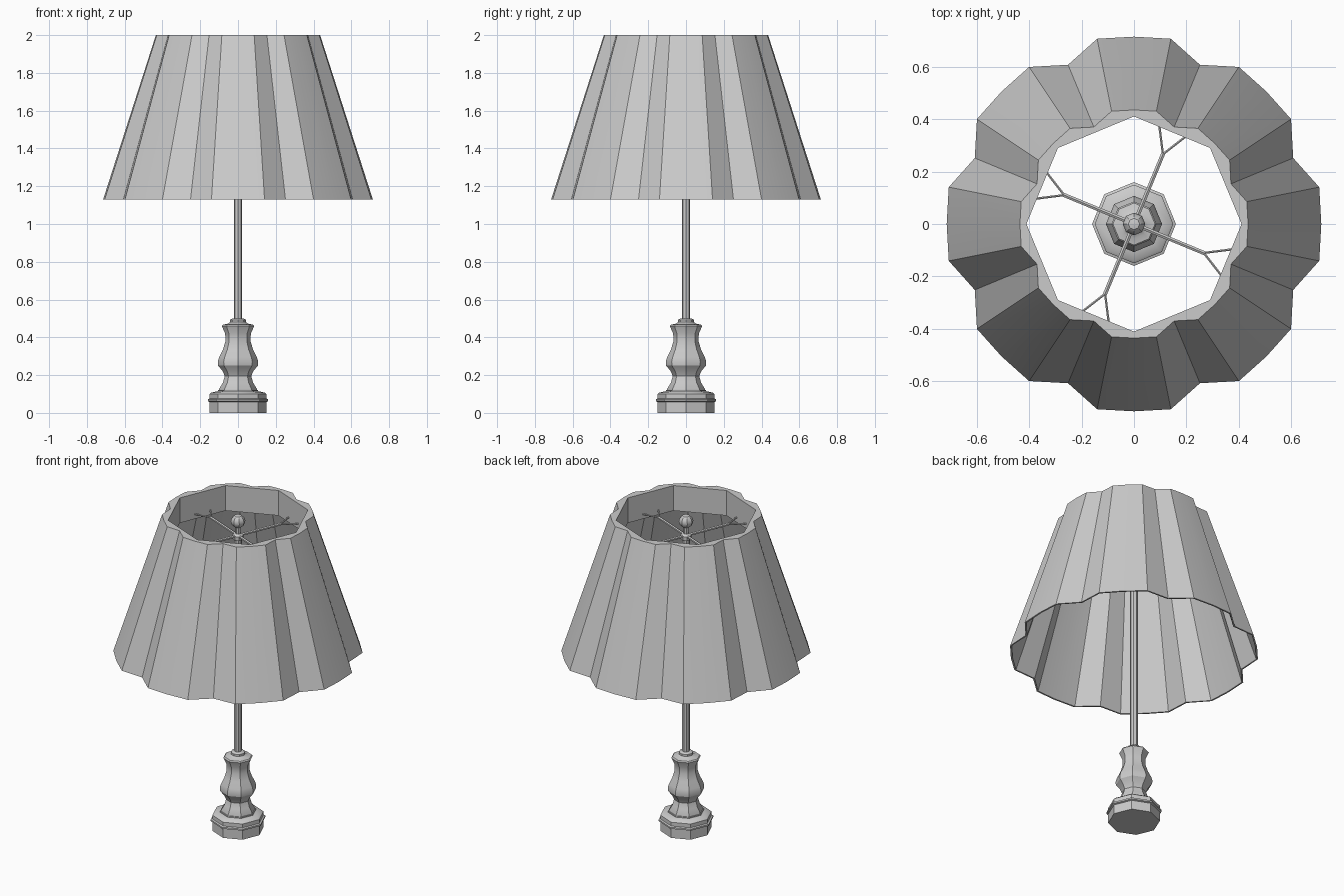
import bpy, bmesh
from math import sin, cos, pi, radians
from mathutils import Vector

if "Cube" in bpy.data.objects:
    bpy.data.objects.remove(bpy.data.objects["Cube"])


def finish(bm, name, smooth=True):
    bmesh.ops.recalc_face_normals(bm, faces=bm.faces)
    mesh = bpy.data.meshes.new(name)
    bm.to_mesh(mesh)
    bm.free()
    ob = bpy.data.objects.new(name, mesh)
    bpy.context.collection.objects.link(ob)
    if smooth:
        bpy.ops.object.select_all(action='DESELECT')
        bpy.context.view_layer.objects.active = ob
        ob.select_set(True)
        bpy.ops.object.shade_smooth_by_angle(angle=radians(30))
    return ob


def bridge(bm, loops, closed=False):
    n = len(loops[0])
    pairs = list(zip(loops, loops[1:])) + ([(loops[-1], loops[0])] if closed else [])
    for a, b in pairs:
        for i in range(n):
            j = (i + 1) % n
            bm.faces.new((a[i], a[j], b[j], b[i]))


def lathe(name, profile, sides=8):
    bm = bmesh.new()
    loops = [[bm.verts.new((r * cos(2 * pi * i / sides), r * sin(2 * pi * i / sides), z))
              for i in range(sides)] for r, z in profile]
    bridge(bm, loops)
    bm.faces.new(loops[0])
    bm.faces.new(loops[-1])
    return finish(bm, name)


def rod(bm, a, b, r):
    a, b = Vector(a), Vector(b)
    d = b - a
    m = d.to_track_quat('Z', 'Y').to_matrix().to_4x4()
    m.translation = (a + b) / 2
    bmesh.ops.create_cone(bm, cap_ends=True, segments=6, radius1=r, radius2=r,
                          depth=d.length, matrix=m)


# Octagonal foot and turned body
lathe("foot", [(.15, 0), (.15, .058), (.16, .062), (.16, .072), (.15, .076),
               (.15, .1), (.14, .108), (.105, .115), (.105, .122)])
lathe("body", [(.1, .12), (.1, .127), (.08, .16), (.07, .195), (.082, .222), (.105, .25),
               (.107, .27), (.1, .295), (.08, .335), (.066, .38), (.068, .42),
               (.086, .46), (.08, .467), (.055, .472), (.042, .48), (.042, .493), (.03, .5)])

# Pole and finial
lathe("pole", [(.022, .49), (.022, 1.85)])
lathe("finial_stem", [(.032, 1.85), (.032, 1.875), (.016, 1.885), (.016, 1.93)])
lathe("finial", [(.004, 1.92)] + [(.043 * sin(pi * k / 6), 1.962 - .04 * cos(pi * k / 6))
                                  for k in range(1, 6)] + [(.004, 2.0)])

# Scalloped shade: eight lobes, with an octagonal band inside the top
LOBE = [.714, .72, .657, .72]


def scallop(bm, scale, z, inset=0):
    return [bm.verts.new(((LOBE[i % 4] * scale - inset) * cos(pi * i / 16),
                          (LOBE[i % 4] * scale - inset) * sin(pi * i / 16), z))
            for i in range(32)]


def octagon(bm, r, z):
    # 32 points along the straight sides of an octagon
    rad = [r * cos(pi / 8) / cos(pi / 8 - (i % 4) * pi / 16) for i in range(32)]
    return [bm.verts.new((rad[i] * cos(pi * i / 16), rad[i] * sin(pi * i / 16), z))
            for i in range(32)]


bm = bmesh.new()
bridge(bm, [scallop(bm, 1, 1.13), scallop(bm, .609, 2.0), octagon(bm, .41, 2.0),
            octagon(bm, .41, 1.84), scallop(bm, .681, 1.84, .01),
            scallop(bm, 1, 1.13, .01)], closed=True)
finish(bm, "shade")

# Four-armed support with forked ends
bm = bmesh.new()
Z = 1.87
for k in range(4):
    a = radians(67.5 + 90 * k)
    out, side = Vector((cos(a), sin(a), 0)), Vector((-sin(a), cos(a), 0))
    up = Vector((0, 0, Z))
    rod(bm, up, up + out * .292, .009)
    for s in (-1, 1):
        rod(bm, up + out * .288, up + out * .381 + side * .053 * s, .005)
finish(bm, "shade_support")
